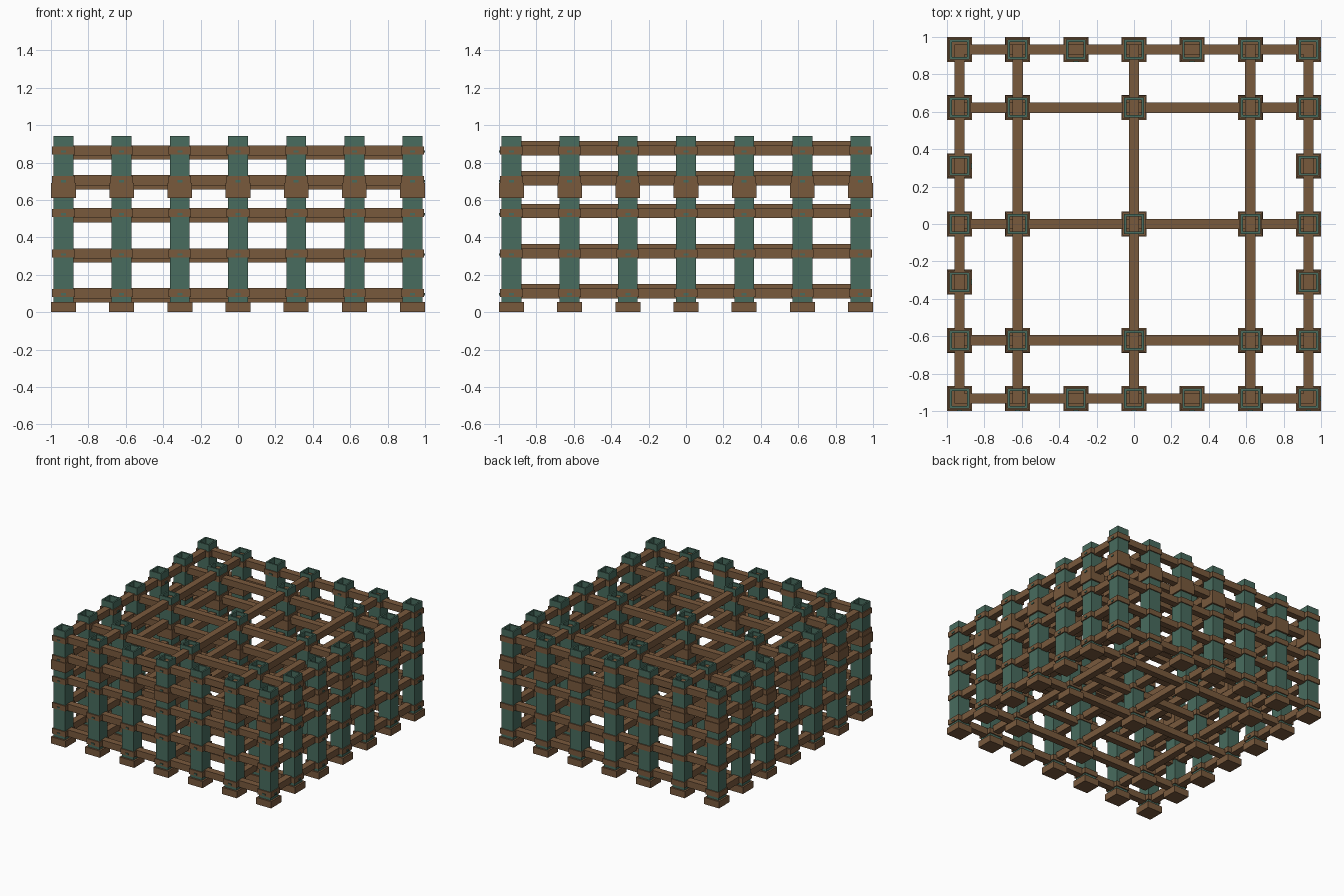
import bpy, bmesh
from mathutils import Matrix, Vector

if "Cube" in bpy.data.objects:
    bpy.data.objects.remove(bpy.data.objects["Cube"])


def material(name, rgb):
    m = bpy.data.materials.new(name)
    m.diffuse_color = (*rgb, 1.0)
    m.use_nodes = True
    m.node_tree.nodes["Principled BSDF"].inputs["Base Color"].default_value = m.diffuse_color
    return m


WOOD = material("brown wood", (0.190, 0.100, 0.046))
GREEN = material("teal green", (0.065, 0.150, 0.112))

S = 0.311                                   # post spacing
GRID = [i * S for i in range(-3, 4)]
INNER = [-2 * S, 0.0, 2 * S]                # inner rows and columns
LEVELS = [0.102, 0.314, 0.53, 0.706, 0.865]  # rail heights
EDGE = 3 * S


def box(bm, center, size):
    bmesh.ops.create_cube(bm, size=1.0, matrix=Matrix.Translation(center)
                          @ Matrix.Diagonal((*size, 1.0)))


def tube(bm, x, y, z0, z1, outer, inner):
    """Square tube with half-widths outer and inner."""
    corners = [(-1, -1), (1, -1), (1, 1), (-1, 1)]
    loops = [[bm.verts.new((x + r * a, y + r * b, z)) for a, b in corners]
             for r, z in ((outer, z0), (outer, z1), (inner, z1), (inner, z0))]
    for k in range(4):
        p, q = loops[k], loops[(k + 1) % 4]
        for i in range(4):
            j = (i + 1) % 4
            bm.faces.new((p[i], p[j], q[j], q[i]))


def finish(name, bm, mat):
    bmesh.ops.recalc_face_normals(bm, faces=bm.faces)
    me = bpy.data.meshes.new(name)
    bm.to_mesh(me)
    bm.free()
    me.materials.append(mat)
    ob = bpy.data.objects.new(name, me)
    bpy.context.collection.objects.link(ob)


# Post positions: full perimeter plus the inner crossings
spots = [(x, y) for i, x in enumerate(GRID) for j, y in enumerate(GRID)
         if i in (0, 6) or j in (0, 6) or (x in INNER and y in INNER)]

# Hollow posts, feet and wide middle collars
posts, feet, collars = bmesh.new(), bmesh.new(), bmesh.new()
for x, y in spots:
    tube(posts, x, y, 0.05, 0.943, 0.053, 0.040)
    box(feet, (x, y, 0.0275), (0.134, 0.134, 0.055))
    tube(collars, x, y, 0.61, 0.69, 0.066, 0.046)
finish("posts", posts, GREEN)
finish("feet", feet, WOOD)
finish("middle_collars", collars, WOOD)

# Narrow brackets round the posts at every rail level, with small pins
brackets, pins = bmesh.new(), bmesh.new()
for x, y in spots:
    for z in LEVELS:
        tube(brackets, x, y, z - 0.022, z + 0.022, 0.061, 0.046)
        box(pins, (x, y - 0.060, z - 0.006), (0.026, 0.014, 0.012))
        box(pins, (x + 0.060, y, z - 0.006), (0.014, 0.026, 0.012))
finish("rail_brackets", brackets, WOOD)
finish("bracket_pins", pins, GREEN)

# Rails: perimeter level, inner cross rails lower, inner long rails higher
T = 0.055
LENGTH = 2 * EDGE + T
outer, cross, long_ = bmesh.new(), bmesh.new(), bmesh.new()
for z in LEVELS:
    for s in (-EDGE, EDGE):
        box(outer, (0, s, z), (LENGTH, T, T))
        box(outer, (s, 0, z), (T, LENGTH, T))
    for s in INNER:
        box(cross, (0, s, z - 0.022), (LENGTH, T, T))
        box(long_, (s, 0, z + 0.022), (T, LENGTH, T))
finish("perimeter_rails", outer, WOOD)
finish("inner_cross_rails", cross, WOOD)
finish("inner_long_rails", long_, WOOD)
